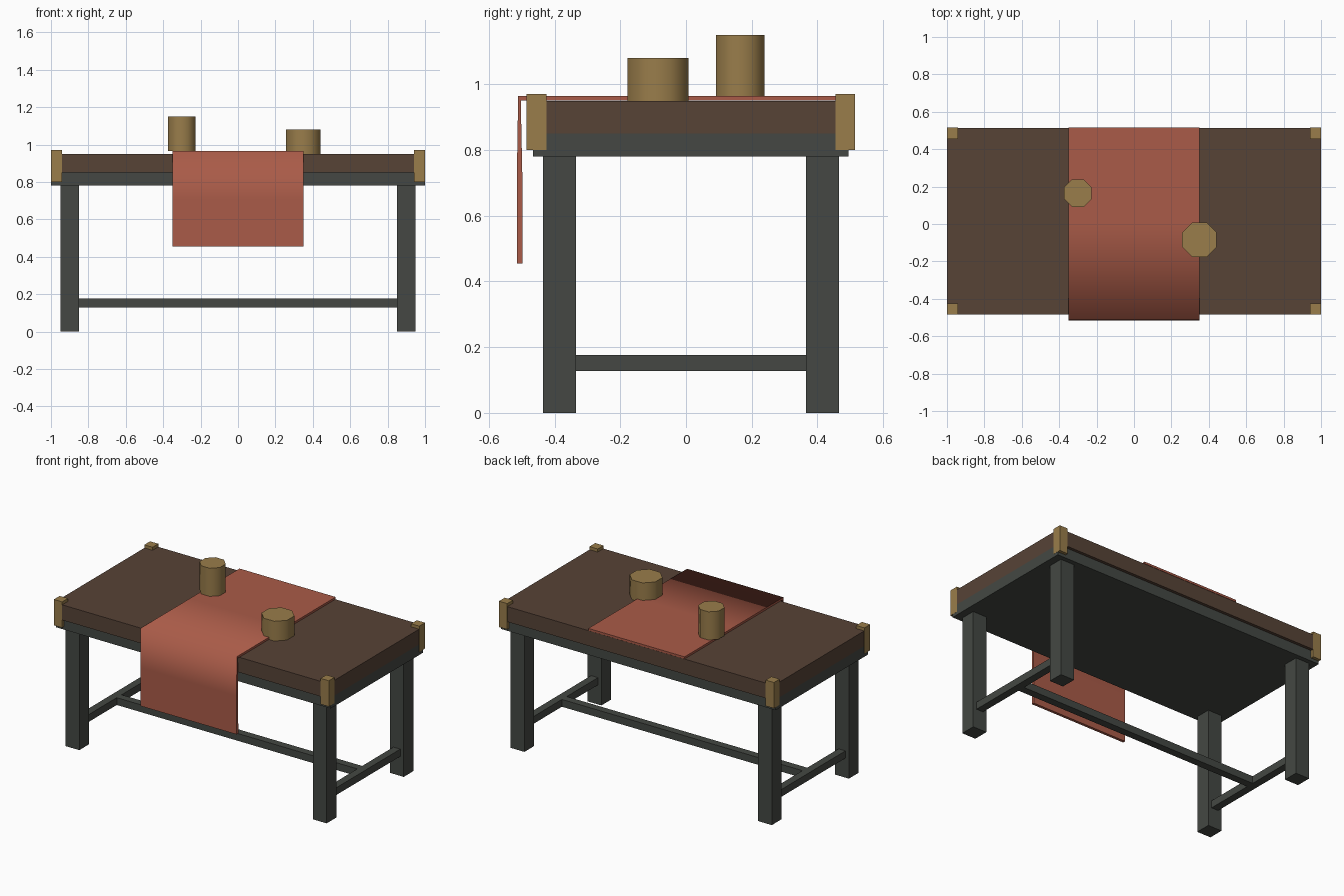
import bpy, bmesh, math

if "Cube" in bpy.data.objects:
    bpy.data.objects.remove(bpy.data.objects["Cube"])

C = 0.015  # table centre in y (the hanging cloth shifts it back)


def material(name, rgb):
    m = bpy.data.materials.new(name)
    m.diffuse_color = (*rgb, 1)
    m.use_nodes = True
    m.node_tree.nodes["Principled BSDF"].inputs["Base Color"].default_value = m.diffuse_color
    return m


WOOD = material("brown_wood", (0.095, 0.056, 0.037))
IRON = material("dark_iron", (0.058, 0.064, 0.056))
BRASS = material("brass", (0.32, 0.205, 0.07))
CLOTH = material("red_cloth", (0.40, 0.105, 0.065))


def box(name, x, y, z, mat):
    """Box from (min, max) ranges; y is relative to the table centre."""
    mid = [sum(r) / 2 for r in (x, y, z)]
    bpy.ops.mesh.primitive_cube_add(size=1, location=(mid[0], mid[1] + C, mid[2]))
    o = bpy.context.object
    o.name = name
    o.scale = [r[1] - r[0] for r in (x, y, z)]
    bpy.ops.object.transform_apply(location=False, rotation=False, scale=True)
    o.data.materials.append(mat)
    return o


def pot(name, x, y, r, z0, z1):
    """Eight-sided pot with flats facing the axes."""
    bpy.ops.mesh.primitive_cylinder_add(vertices=8, radius=r, depth=z1 - z0,
                                        location=(x, y + C, (z0 + z1) / 2),
                                        rotation=(0, 0, math.pi / 8))
    o = bpy.context.object
    o.name = name
    o.data.materials.append(BRASS)
    bpy.ops.object.shade_smooth_by_angle(angle=math.radians(50))


# Table top and the frame slab under it
box("table_top", (-0.999, 0.999), (-0.499, 0.499), (0.85, 0.95), WOOD)
box("under_frame", (-0.999, 0.999), (-0.48, 0.48), (0.78, 0.85), IRON)

# Legs and corner caps
for sx, side in ((-1, "left"), (1, "right")):
    for sy, end in ((-1, "front"), (1, "back")):
        x, y = 0.9 * sx, 0.4 * sy
        box(f"{end}_{side}_leg", (x - 0.05, x + 0.05), (y - 0.05, y + 0.05), (0, 0.78), IRON)
        x, y = 0.97 * sx, 0.47 * sy
        box(f"{end}_{side}_corner_cap", (x - 0.03, x + 0.03), (y - 0.03, y + 0.03),
            (0.80, 0.97), BRASS)
    # Side stretcher between the front and back leg
    x = 0.9 * sx
    box(f"{side}_stretcher", (x - 0.025, x + 0.025), (-0.35, 0.35), (0.128, 0.176), IRON)

# Long stretcher joining the side stretchers
box("long_stretcher", (-0.875, 0.875), (-0.025, 0.025), (0.128, 0.176), IRON)

# Table runner: (y, z) outline, thin at the fold, hanging over the front edge
outer = [(0.515, 0.965), (0.0, 0.965), (-0.511, 0.965), (-0.515, 0.71), (-0.515, 0.455)]
inner = [(-0.497, 0.455), (-0.498, 0.71), (-0.503, 0.951), (0.0, 0.951), (0.515, 0.951)]
profile = outer + inner
n = len(profile)
bm = bmesh.new()
left = [bm.verts.new((-0.35, y, z)) for y, z in profile]
right = [bm.verts.new((0.35, y, z)) for y, z in profile]
for i in range(n):
    j = (i + 1) % n
    f = bm.faces.new((left[i], left[j], right[j], right[i]))
    f.smooth = i not in (4, n - 1)
for row in (left, right):
    for i in range(4):
        bm.faces.new((row[i], row[i + 1], row[n - 2 - i], row[n - 1 - i]))
bmesh.ops.recalc_face_normals(bm, faces=bm.faces[:])
mesh = bpy.data.meshes.new("table_runner")
bm.to_mesh(mesh)
bm.free()
mesh.materials.append(CLOTH)
bpy.context.collection.objects.link(bpy.data.objects.new("table_runner", mesh))

# Pots standing on the table
pot("tall_pot", -0.30, 0.15, 0.08, 0.965, 1.15)
pot("wide_pot", 0.35, -0.10, 0.10, 0.95, 1.08)
